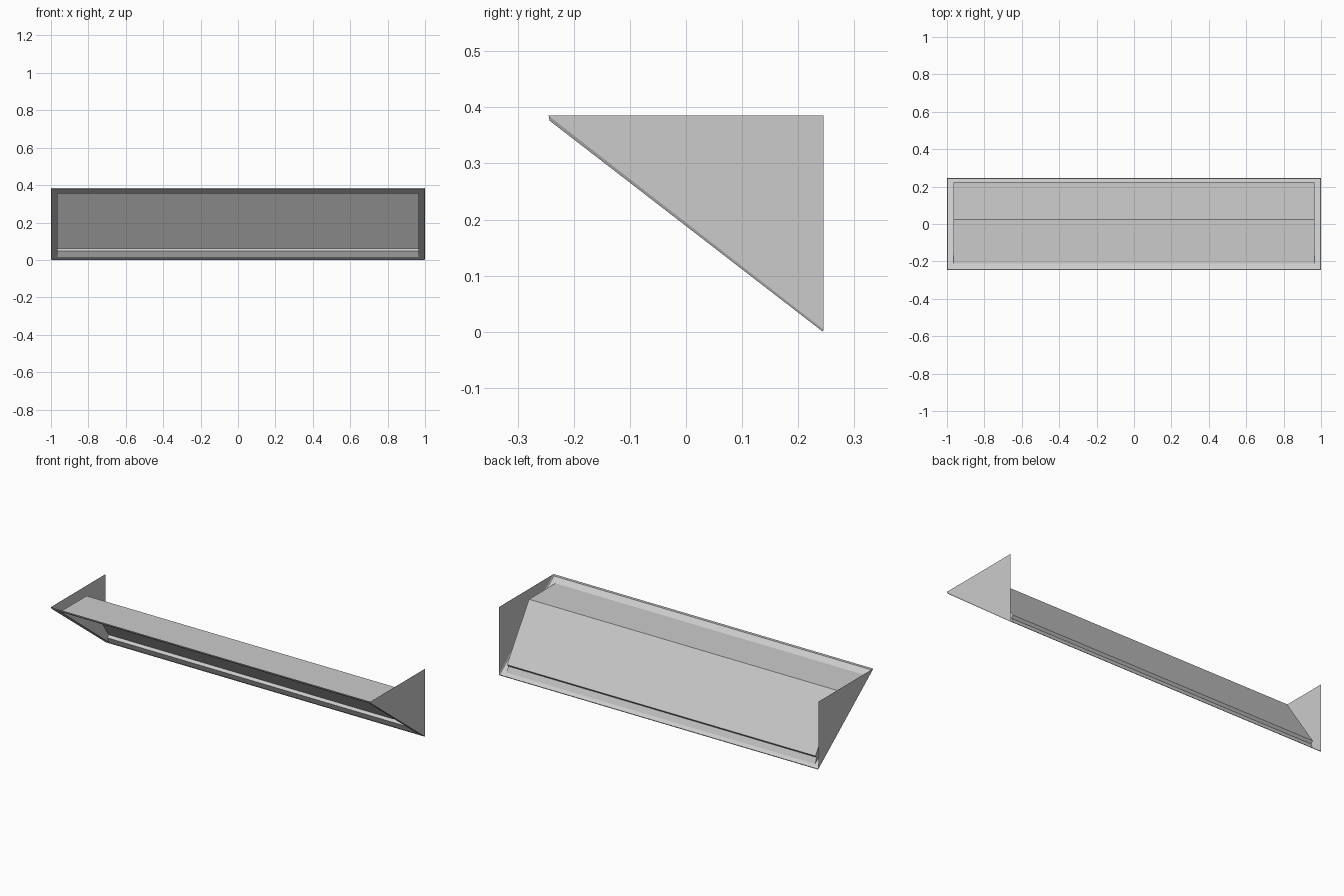
import bpy, bmesh

if "Cube" in bpy.data.objects:
    bpy.data.objects.remove(bpy.data.objects["Cube"])


def make(name, verts, faces, outward=None):
    mesh = bpy.data.meshes.new(name)
    mesh.from_pydata(verts, [], faces)
    bm = bmesh.new()
    bm.from_mesh(mesh)
    bmesh.ops.recalc_face_normals(bm, faces=bm.faces)
    bm.to_mesh(mesh)
    bm.free()
    obj = bpy.data.objects.new(name, mesh)
    bpy.context.collection.objects.link(obj)
    return obj


def ring(half_x, top, bottom):
    """Rectangle lying on the slope, given by its top and bottom (y, z)."""
    return [(-half_x, *top), (half_x, *top), (half_x, *bottom), (-half_x, *bottom)]


# triangular end plates
plate = [(-0.245, 0.385), (0.245, 0.385), (0.245, 0.004)]
for side, x in (("left", -1), ("right", 1)):
    make(side + "_end_plate", [(x, y, z) for y, z in plate], [(0, 1, 2)])

# sloping frame: thin rolled rim, then flat border up to the opening
rings = (ring(1, (-0.245, 0.385), (0.245, 0.004))
         + ring(0.997, (-0.243, 0.376), (0.244, 0.0))
         + ring(0.965, (-0.21, 0.355), (0.225, 0.0155)))
faces = [(r + i, r + (i + 1) % 4, r + 4 + (i + 1) % 4, r + 4 + i)
         for r in (0, 4) for i in range(4)]
make("sloping_frame", rings, faces)

# recessed housing: flat top, slanted back, small ledge and lower lip, closed ends
profile = [(-0.21, 0.355), (0.025, 0.355), (0.222, 0.06), (0.21, 0.047), (0.225, 0.0155)]
n = len(profile)
verts = [(x, y, z) for x in (-0.965, 0.965) for y, z in profile]
faces = [(i, i + 1, n + i + 1, n + i) for i in range(n - 1)]
faces += [tuple(range(n)), tuple(range(n, 2 * n))]
make("recessed_housing", verts, faces)
